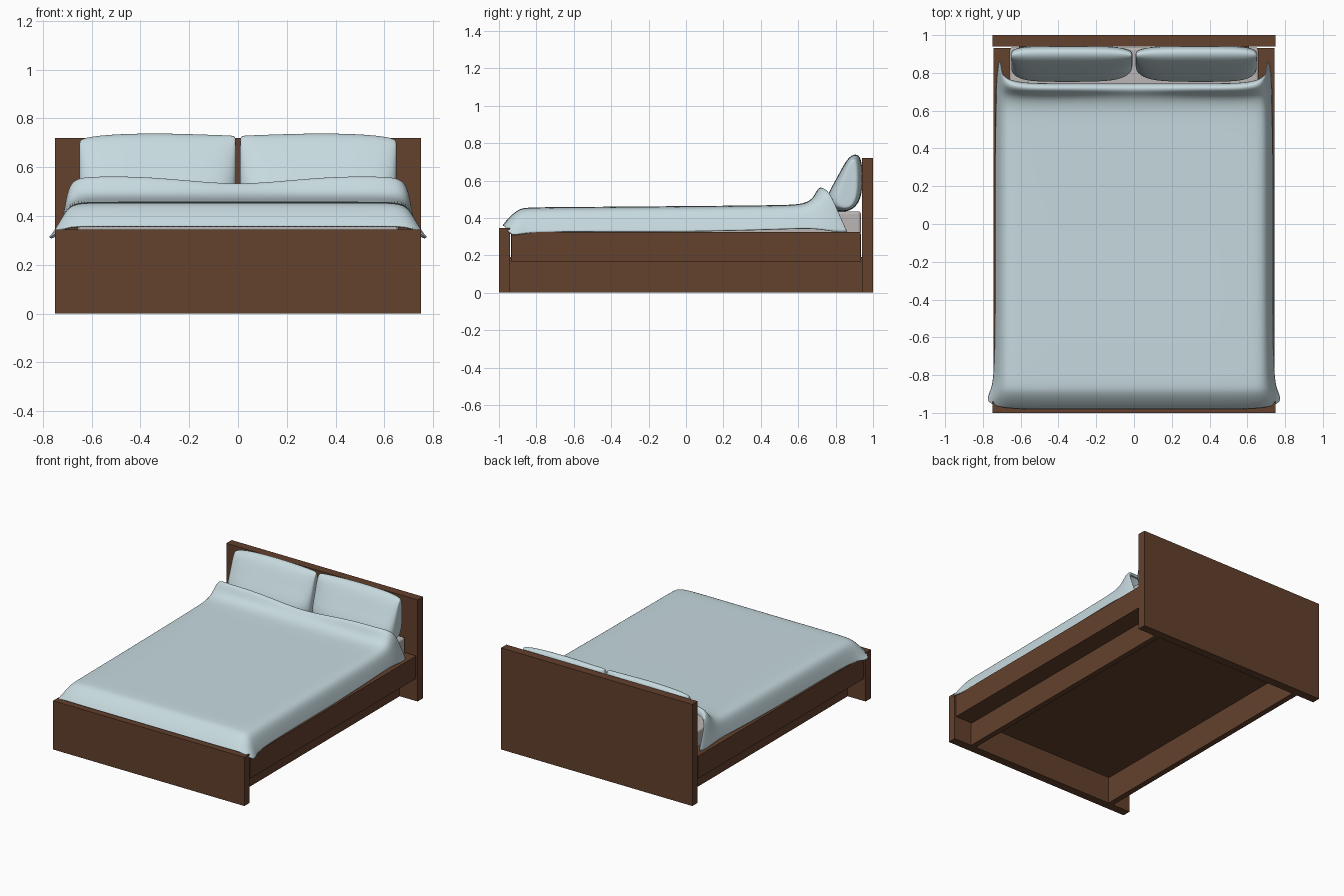
import bpy, bmesh, math

if "Cube" in bpy.data.objects:
    bpy.data.objects.remove(bpy.data.objects["Cube"])


def material(name, rgb):
    m = bpy.data.materials.new(name)
    m.diffuse_color = (*rgb, 1)
    m.use_nodes = True
    m.node_tree.nodes["Principled BSDF"].inputs["Base Color"].default_value = m.diffuse_color
    return m


WOOD = material("brown wood", (0.125, 0.052, 0.026))
LINEN = material("pale blue linen", (0.57, 0.70, 0.74))
GREY = material("mattress grey", (0.50, 0.47, 0.46))


def new_object(name, verts, faces, mat, smooth=False):
    me = bpy.data.meshes.new(name)
    me.from_pydata(verts, [], faces)
    me.materials.append(mat)
    ob = bpy.data.objects.new(name, me)
    bpy.context.collection.objects.link(ob)
    if smooth:
        for p in me.polygons:
            p.use_smooth = True
    return ob


def box(name, x0, x1, y0, y1, z0, z1, mat, bevel=0.0):
    verts = [(x, y, z) for x in (x0, x1) for y in (y0, y1) for z in (z0, z1)]
    faces = [(0, 1, 3, 2), (4, 6, 7, 5), (0, 4, 5, 1),
             (2, 3, 7, 6), (0, 2, 6, 4), (1, 5, 7, 3)]
    ob = new_object(name, verts, faces, mat)
    if bevel:
        b = ob.modifiers.new("bevel", 'BEVEL')
        b.width, b.segments = bevel, 3
    return ob


# Wooden frame
box("headboard", -0.75, 0.75, 0.94, 1.0, 0, 0.72, WOOD)
box("footboard", -0.75, 0.75, -1.0, -0.94, 0, 0.345, WOOD)
box("bed_base", -0.615, 0.615, -0.935, 0.935, 0.19, 0.315, WOOD)
for side, s in (("left", -1), ("right", 1)):
    a, b = sorted((s * 0.61, s * 0.745))
    box(side + "_rail", a, b, -0.932, 0.932, 0.165, 0.325, WOOD)
    a, b = sorted((s * 0.57, s * 0.61))
    box(side + "_plinth", a, b, -0.94, 0.94, 0, 0.19, WOOD)

# Mattress
box("mattress", -0.658, 0.658, -0.89, 0.935, 0.31, 0.435, GREY, 0.015)

# Blanket: control cage from rows (y middle, z top, y hem, x hem, z hem)
rows = [(-0.98, 0.36, -0.95, 0.76, 0.33),
        (-0.955, 0.395, -0.93, 0.78, 0.31),
        (-0.89, 0.455, -0.88, 0.76, 0.315),
        (-0.82, 0.457, -0.80, 0.735, 0.33),
        (0.0, 0.463, 0.0, 0.735, 0.325),
        (0.50, 0.468, 0.50, 0.735, 0.34),
        (0.62, 0.472, 0.64, 0.73, 0.345),
        (0.68, 0.50, 0.72, 0.73, 0.34),
        (0.705, 0.567, 0.80, 0.725, 0.325),
        (0.735, 0.562, 0.865, 0.715, 0.325),
        (0.745, 0.525, 0.86, 0.705, 0.33)]
TOP_X = 0.69


def blanket_row(ym, zt, yh, xh, zh):
    half = []
    for x in (0, 0.2, 0.4, 0.6):
        dip = 0.035 * max(0, 1 - x / 0.4) if ym > 0.69 else 0
        half.append((x, ym, zt - dip))
    for fx, fy, fz in ((0, 0.25, 0.04), (0.6, 0.6, 0.5), (1, 1, 1)):
        half.append((TOP_X + (xh - TOP_X) * fx, ym + (yh - ym) * fy,
                     zt + (zh - zt) * fz))
    return [(-x, y, z) for x, y, z in half[:0:-1]] + half


verts = [p for r in rows for p in blanket_row(*r)]
n = len(verts) // len(rows)
faces = [(i * n + j, i * n + j + 1, (i + 1) * n + j + 1, (i + 1) * n + j)
         for i in range(len(rows) - 1) for j in range(n - 1)]
blanket = new_object("blanket", verts, faces, LINEN, True)
sub = blanket.modifiers.new("smooth", 'SUBSURF')
sub.levels = sub.render_levels = 3
sol = blanket.modifiers.new("thickness", 'SOLIDIFY')
sol.thickness, sol.offset = 0.008, -1

# Pillows: side profile (y, z) lofted across x, thinner at both ends
profile = [(0.895, 0.745), (0.938, 0.735), (0.945, 0.62), (0.94, 0.50),
           (0.885, 0.43), (0.78, 0.43), (0.735, 0.49), (0.80, 0.60),
           (0.855, 0.71)]
# (x, thickness scale, height scale)
sections = [(0.008, 0.35, 0.88), (0.012, 0.60, 0.95), (0.07, 0.92, 0.955),
            (0.20, 1.0, 0.985), (0.36, 1.0, 1.0), (0.50, 1.0, 0.98),
            (0.60, 0.92, 0.93), (0.648, 0.65, 0.86), (0.65, 0.35, 0.78)]
CY, CZ = 0.88, 0.56
k = len(profile)
for side, s in (("left", -1), ("right", 1)):
    verts = [(s * x, CY + (y - CY) * ty, CZ + (z - CZ) * tz)
             for x, ty, tz in sections for y, z in profile]
    faces = [(i * k + j, i * k + (j + 1) % k,
              (i + 1) * k + (j + 1) % k, (i + 1) * k + j)
             for i in range(len(sections) - 1) for j in range(k)]
    faces += [tuple(range(k)), tuple(range(len(verts) - k, len(verts)))]
    pillow = new_object(side + "_pillow", verts, faces, LINEN, True)
    bm = bmesh.new()
    bm.from_mesh(pillow.data)
    bmesh.ops.recalc_face_normals(bm, faces=bm.faces)
    bm.to_mesh(pillow.data)
    bm.free()
    sub = pillow.modifiers.new("smooth", 'SUBSURF')
    sub.levels = sub.render_levels = 3
